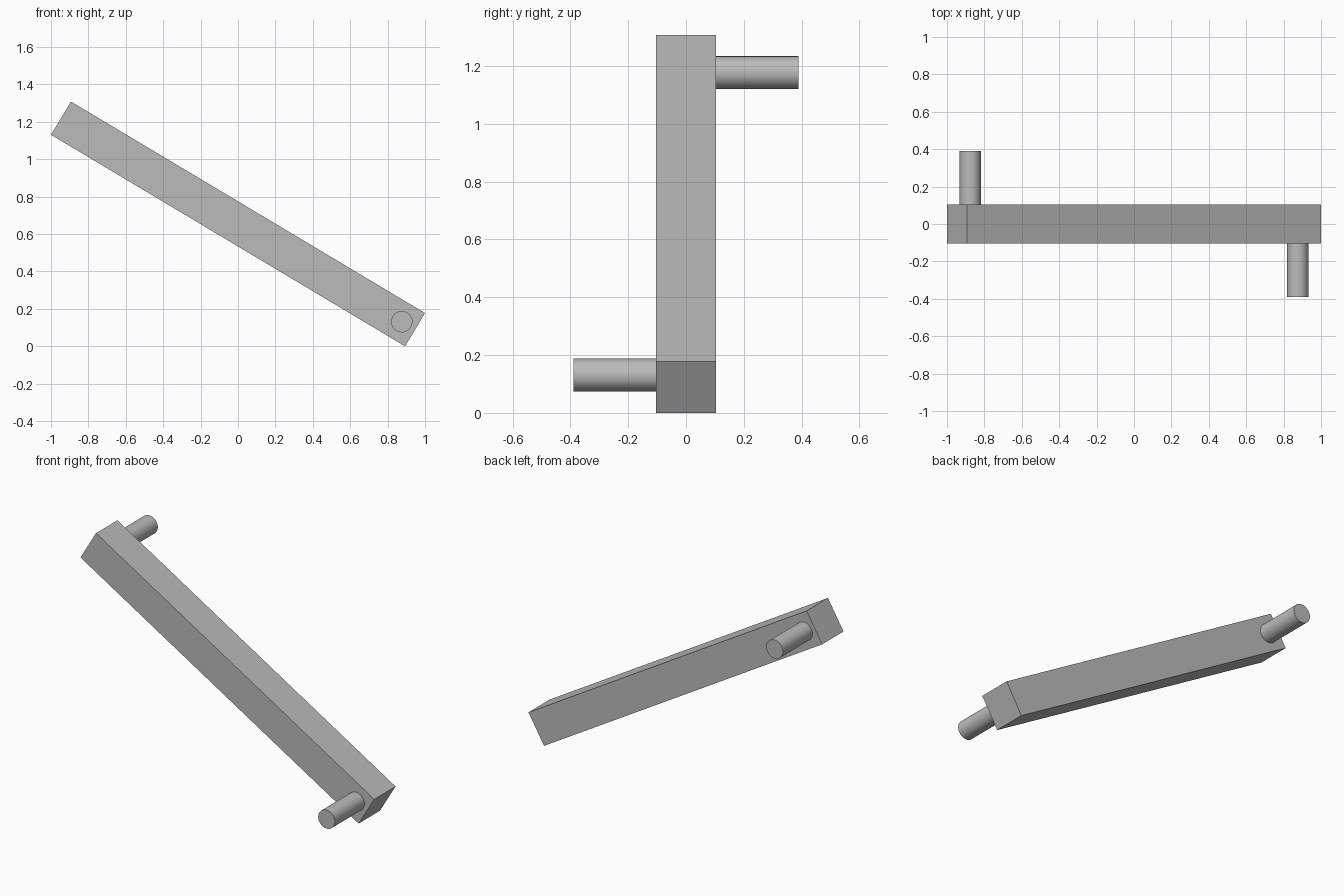
import bpy
import math
from mathutils import Matrix, Vector

cube = bpy.data.objects.get("Cube")
if cube:
    bpy.data.objects.remove(cube, do_unlink=True)

TILT = math.radians(30.85)
LENGTH, WIDTH = 2.205, 0.207
CENTRE = Vector((0, 0, 0.654))
PEG_REACH = 1.02
PEG_RADIUS = 0.057
PEG_TIP = 0.39

grey = bpy.data.materials.new("plain grey")
grey.use_nodes = True
colour = (0.5, 0.5, 0.5, 1)
grey.diffuse_color = colour
grey.node_tree.nodes["Principled BSDF"].inputs["Base Color"].default_value = colour

# Square bar, sloping down toward the left end
bpy.ops.mesh.primitive_cube_add(size=1, location=CENTRE, rotation=(0, TILT, 0))
bar = bpy.context.object
bar.name = "sloping_bar"
bar.scale = (LENGTH, WIDTH, WIDTH)
bar.data.materials.append(grey)


# Round peg at one end of the bar, pointing to the front (-1) or back (1)
def add_peg(name, end, facing):
    along = Matrix.Rotation(TILT, 3, 'Y') @ Vector((end * PEG_REACH, 0, 0))
    inner = WIDTH / 2 - 0.01
    offset = Vector((0, facing * (inner + PEG_TIP) / 2, 0))
    bpy.ops.mesh.primitive_cylinder_add(
        vertices=32, radius=PEG_RADIUS, depth=PEG_TIP - inner,
        location=CENTRE + along + offset, rotation=(math.pi / 2, 0, 0))
    peg = bpy.context.object
    peg.name = name
    peg.data.materials.append(grey)
    bpy.ops.object.shade_smooth_by_angle(angle=math.radians(30))


add_peg("front_peg", 1, -1)
add_peg("back_peg", -1, 1)
